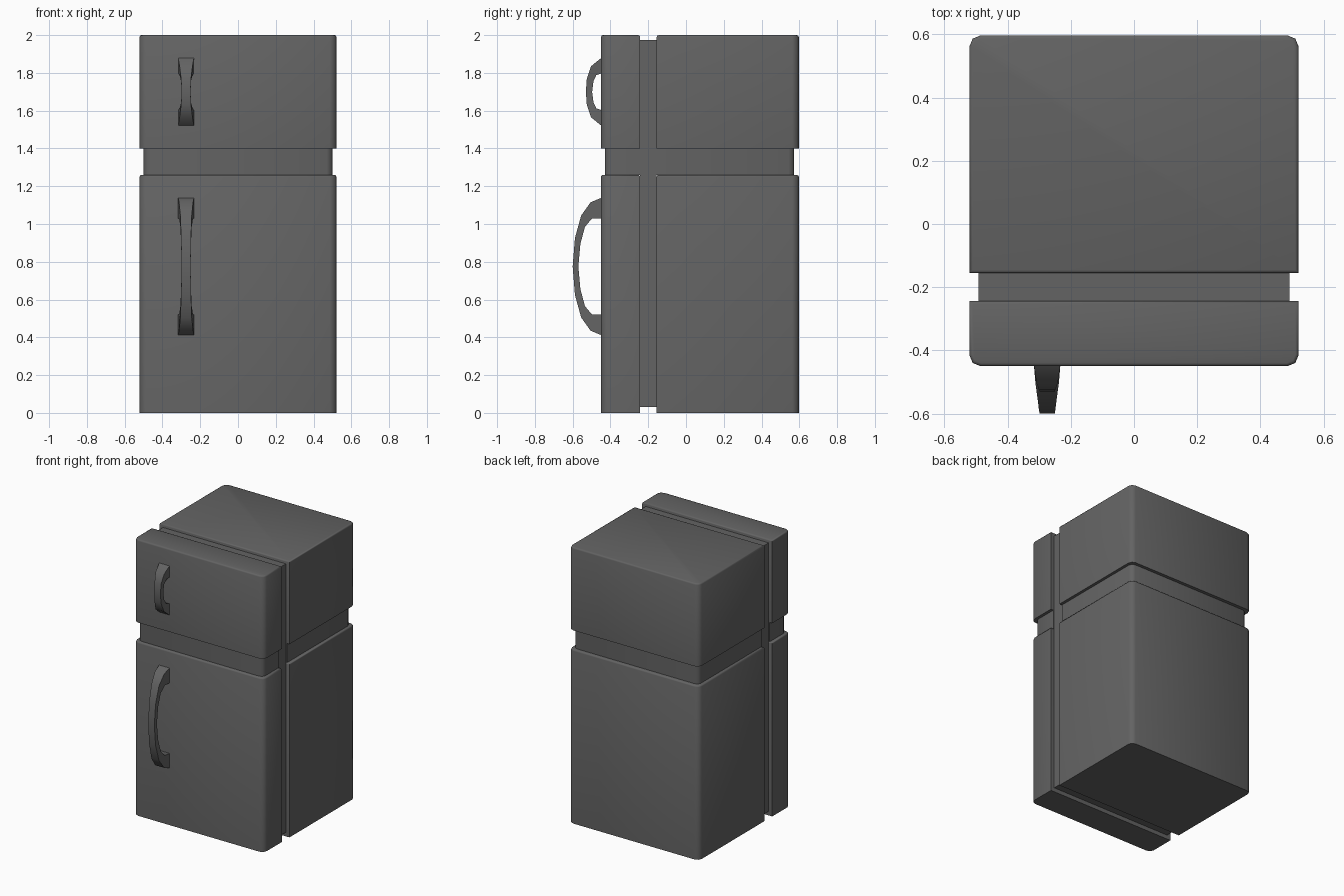
import bpy, bmesh

if "Cube" in bpy.data.objects:
    bpy.data.objects.remove(bpy.data.objects["Cube"])

dark = bpy.data.materials.new("dark_grey")
dark.diffuse_color = (0.125, 0.125, 0.125, 1)
dark.use_nodes = True
dark.node_tree.nodes["Principled BSDF"].inputs["Base Color"].default_value = dark.diffuse_color


def make_object(name, bm):
    bmesh.ops.recalc_face_normals(bm, faces=bm.faces)
    mesh = bpy.data.meshes.new(name)
    bm.to_mesh(mesh)
    bm.free()
    mesh.materials.append(dark)
    mesh.shade_smooth()
    mesh.set_sharp_from_angle(angle=0.87)
    obj = bpy.data.objects.new(name, mesh)
    bpy.context.collection.objects.link(obj)
    return obj


def block(name, half_x, y0, y1, z0, z1, round_y=None, lip=0.01, radius=0.035):
    """Box; vertical edges at y = round_y and the top rim are rounded."""
    bm = bmesh.new()
    bmesh.ops.create_cube(bm, size=1)
    for v in bm.verts:
        v.co.x *= 2 * half_x
        v.co.y = y0 if v.co.y < 0 else y1
        v.co.z = z0 if v.co.z < 0 else z1
    if round_y is not None:
        corners = [e for e in bm.edges
                   if all(abs(v.co.y - round_y) < 1e-4 for v in e.verts)
                   and abs(e.verts[0].co.z - e.verts[1].co.z) > 0.01]
        bmesh.ops.bevel(bm, geom=corners, offset=radius, segments=2,
                        profile=0.5, affect='EDGES')
    if round_y is not None and lip:
        rim = [e for e in bm.edges if all(abs(v.co.z - z1) < 1e-4 for v in e.verts)]
        bmesh.ops.bevel(bm, geom=rim, offset=lip, segments=2,
                        profile=0.5, affect='EDGES')
    return make_object(name, bm)


def handle(name, x, zc, half_profile):
    """Bowed bar: stations of (outer y, outer dz, inner y, inner dz, half width),
    from the end to the middle, mirrored about z = zc."""
    stations = [(s, 1) for s in half_profile] + [(s, -1) for s in half_profile[-2::-1]]
    bm = bmesh.new()
    rings = []
    for (oy, oz, iy, iz, w), side in stations:
        oz, iz = zc + side * oz, zc + side * iz
        rings.append([bm.verts.new(p) for p in (
            (x - w, oy, oz), (x + w, oy, oz), (x + w, iy, iz), (x - w, iy, iz))])
    for a, b in zip(rings, rings[1:]):
        for i in range(4):
            j = (i + 1) % 4
            bm.faces.new((a[i], a[j], b[j], b[i]))
    bm.faces.new(rings[0])
    bm.faces.new(rings[-1])
    return make_object(name, bm)


FRONT, DOOR_BACK, BODY_FRONT, BACK = -0.45, -0.243, -0.155, 0.597

# Lower and upper compartments, each a door and a cabinet
for level, z0, z1 in (("fridge", 0.0, 1.26), ("freezer", 1.4, 2.0)):
    block(level + "_door", 0.521, FRONT, DOOR_BACK, z0, z1, FRONT)
    block(level + "_cabinet", 0.521, BODY_FRONT, BACK, z0, z1, BACK)

# Recessed band between the compartments
block("door_neck", 0.5, -0.43, DOOR_BACK, 1.26, 1.4, -0.43, lip=0, radius=0.03)
block("cabinet_neck", 0.5, BODY_FRONT, 0.573, 1.26, 1.4, 0.573, lip=0, radius=0.03)

# Seal filling the gap behind the doors
block("door_seal", 0.493, DOOR_BACK, BODY_FRONT, 0.03, 1.975)

# Bowed handles
handle("fridge_handle", -0.275, 0.775, [
    (-0.445, 0.365, -0.445, 0.255, 0.042),
    (-0.505, 0.340, -0.497, 0.255, 0.037),
    (-0.555, 0.270, -0.535, 0.210, 0.030),
    (-0.588, 0.150, -0.559, 0.120, 0.026),
    (-0.600, 0.000, -0.570, 0.000, 0.024)])
handle("freezer_handle", -0.275, 1.70, [
    (-0.445, 0.182, -0.445, 0.098, 0.042),
    (-0.503, 0.135, -0.475, 0.088, 0.034),
    (-0.525, 0.070, -0.490, 0.055, 0.026),
    (-0.530, 0.000, -0.497, 0.000, 0.024)])
